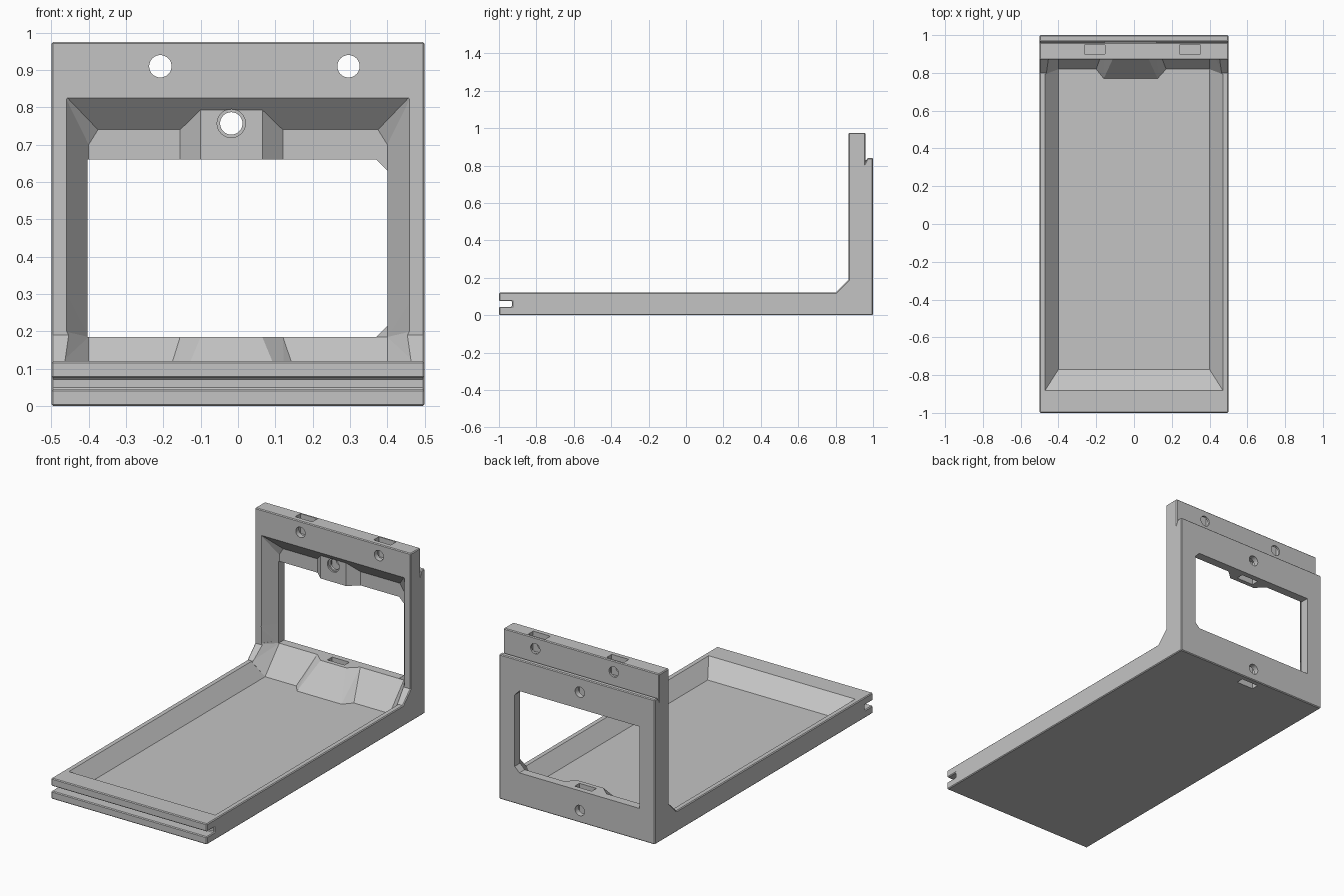
import bpy, bmesh
from mathutils import Matrix, Vector

default = bpy.data.objects.get("Cube")
if default:
    bpy.data.objects.remove(default, do_unlink=True)

grey = bpy.data.materials.new("plain_grey")
grey.use_nodes = True
COLOUR = (0.55, 0.55, 0.55, 1)
grey.diffuse_color = COLOUR
grey.node_tree.nodes["Principled BSDF"].inputs["Base Color"].default_value = COLOUR


def finish(name, bm):
    bmesh.ops.recalc_face_normals(bm, faces=bm.faces)
    mesh = bpy.data.meshes.new(name)
    bm.to_mesh(mesh)
    bm.free()
    mesh.materials.append(grey)
    ob = bpy.data.objects.new(name, mesh)
    bpy.context.collection.objects.link(ob)
    return ob


def prism(name, points, axis_map, start, end):
    """Extrude a 2D profile; axis_map turns (u, v, depth) into xyz."""
    bm = bmesh.new()
    face = bm.faces.new([bm.verts.new(axis_map(u, v, start)) for u, v in points])
    new = bmesh.ops.extrude_face_region(bm, geom=[face])["geom"]
    shift = Vector(axis_map(0, 0, end)) - Vector(axis_map(0, 0, start))
    bmesh.ops.translate(bm, vec=shift, verts=[g for g in new if isinstance(g, bmesh.types.BMVert)])
    return finish(name, bm)


def hull(name, points):
    bm = bmesh.new()
    for p in points:
        bm.verts.new(p)
    bmesh.ops.convex_hull(bm, input=bm.verts)
    bmesh.ops.dissolve_limit(bm, angle_limit=0.01, verts=bm.verts, edges=bm.edges)
    return finish(name, bm)


def both_sides(points):
    return [(s * x, y, z) for x, y, z in points for s in (-1, 1)]


def box(name, lo, hi):
    return hull(name, [(x, y, z) for x in (lo[0], hi[0]) for y in (lo[1], hi[1]) for z in (lo[2], hi[2])])


def bore(name, x, z, y0, y1, r0, r1):
    bm = bmesh.new()
    spin = Matrix.Translation((x, (y0 + y1) / 2, z)) @ Matrix.Rotation(-1.5707963, 4, "X")
    bmesh.ops.create_cone(bm, cap_ends=True, segments=32, radius1=r0, radius2=r1, depth=y1 - y0, matrix=spin)
    return finish(name, bm)


def apply_modifiers(ob):
    deps = bpy.context.evaluated_depsgraph_get()
    mesh = bpy.data.meshes.new_from_object(ob.evaluated_get(deps))
    ob.modifiers.clear()
    ob.data = mesh


def combine(ob, tool, operation):
    mod = ob.modifiers.new(operation, "BOOLEAN")
    mod.operation = operation
    mod.solver = "EXACT"
    mod.object = tool
    bpy.context.view_layer.update()
    apply_modifiers(ob)
    bpy.data.objects.remove(tool, do_unlink=True)


# L-shaped body with front groove and stepped rail
profile = [(-1, 0), (1, 0), (1, 0.84), (0.97, 0.84), (0.96, 0.82), (0.96, 0.975), (0.87, 0.975),
           (0.87, 0.19), (0.80, 0.12), (-1, 0.12), (-1, 0.075), (-0.93, 0.075), (-0.93, 0.045), (-1, 0.045)]
body = prism("tray_and_frame", profile, lambda u, v, d: (d, u, v), -0.5, 0.5)
bevel = body.modifiers.new("edge_chamfer", "BEVEL")
bevel.width = 0.006
bevel.segments = 1
bevel.angle_limit = 0.8
bpy.context.view_layer.update()
apply_modifiers(body)

# tapered hollows: tray, corner, frame
combine(body, hull("tray_hollow", both_sides([
    (0.40, -0.77, 0.04), (0.40, 0.82, 0.04), (0.479, -0.894, 0.13), (0.479, 0.79, 0.13)])), "DIFFERENCE")
combine(body, hull("corner_hollow", both_sides([
    (0.40, 0.6, 0.04), (0.40, 0.82, 0.04), (0.479, 0.6, 0.13), (0.47, 0.79, 0.12),
    (0.40, 0.95, 0.185), (0.465, 0.86, 0.2), (0.46, 0.87, 0.3), (0.40, 0.95, 0.3)])), "DIFFERENCE")
combine(body, hull("frame_hollow", both_sides([
    (0.467, 0.86, 0.836), (0.375, 0.95, 0.74), (0.40, 0.95, 0.70),
    (0.467, 0.86, 0.2), (0.40, 0.95, 0.2)])), "DIFFERENCE")

# window through the back wall, corners clipped on one side
window = [(-0.403, 0.185), (0.37, 0.185), (0.40, 0.215), (0.40, 0.63), (0.37, 0.66), (-0.403, 0.66)]
combine(body, prism("window_cut", window, lambda u, v, d: (u, d, v), 0.93, 1.1), "DIFFERENCE")

# screw bosses above and below the window
combine(body, hull("upper_boss", [
    (x, y, z) for z in (0.66, 0.83) for x, y in
    ((-0.10, 0.90), (0.065, 0.90), (-0.155, 0.95), (0.12, 0.95), (-0.155, 0.985), (0.12, 0.985))]), "UNION")
combine(body, hull("lower_boss", [
    (-0.16, 0.77, 0.04), (0.125, 0.77, 0.04), (-0.20, 0.82, 0.04), (0.17, 0.82, 0.04),
    (-0.10, 0.90, 0.185), (0.065, 0.90, 0.185), (-0.155, 0.95, 0.185), (0.12, 0.95, 0.185),
    (-0.155, 0.985, 0.185), (0.12, 0.985, 0.185), (-0.16, 0.77, 0.02), (0.125, 0.77, 0.02),
    (-0.155, 0.985, 0.02), (0.12, 0.985, 0.02)]), "UNION")

# screw holes and nut slots in the top rail
for x in (-0.208, 0.296):
    combine(body, bore("rail_hole", x, 0.91, 0.8, 1.1, 0.03, 0.03), "DIFFERENCE")
    combine(body, box("rail_slot", (x - 0.055, 0.90, 0.86), (x + 0.055, 0.948, 1.1)), "DIFFERENCE")

# screw holes and nut slots in the bosses
X = -0.018
combine(body, bore("upper_hole", X, 0.757, 0.8, 1.1, 0.03, 0.03), "DIFFERENCE")
combine(body, bore("upper_countersink", X, 0.757, 0.89, 0.91, 0.038, 0.038), "DIFFERENCE")
combine(body, bore("lower_hole", X, 0.07, 0.87, 1.1, 0.03, 0.03), "DIFFERENCE")
for name, z0, z1 in (("upper_slot", 0.60, 0.80), ("lower_slot", -0.1, 0.3)):
    combine(body, box(name, (X - 0.055, 0.925, z0), (X + 0.055, 0.968, z1)), "DIFFERENCE")
